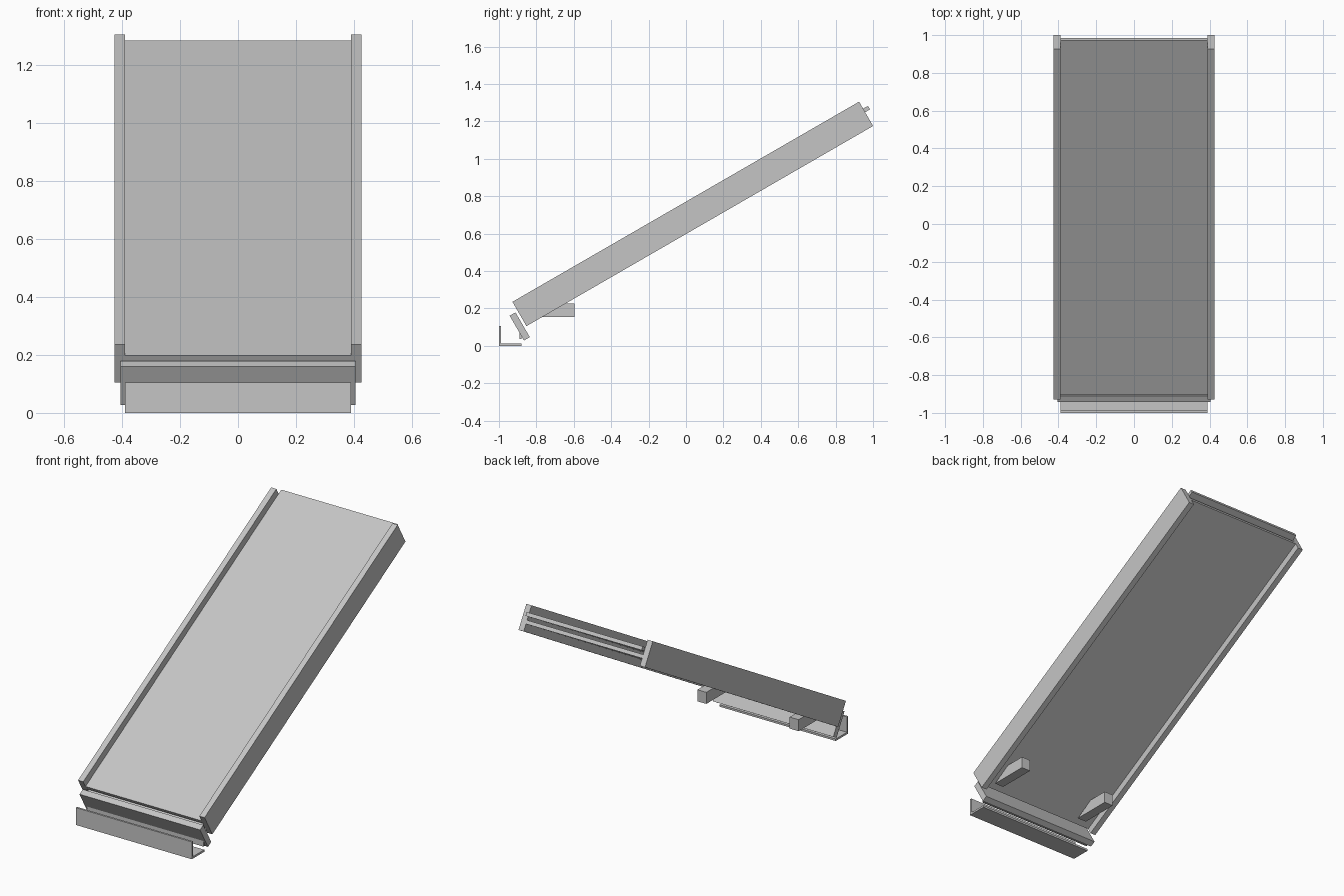
import bpy, bmesh, math

if "Cube" in bpy.data.objects:
    bpy.data.objects.remove(bpy.data.objects["Cube"])

steel = bpy.data.materials.new("light_grey_steel")
steel.diffuse_color = (0.56, 0.56, 0.56, 1)
steel.use_nodes = True
steel.node_tree.nodes["Principled BSDF"].inputs["Base Color"].default_value = steel.diffuse_color

# slope frame: u runs up the incline, v is normal to it
ANGLE = math.radians(30)
Y0, Z0, LENGTH = -0.853, 0.105, 2.14


def slope(u, v):
    c, s = math.cos(ANGLE), math.sin(ANGLE)
    return (Y0 + u * c - v * s, Z0 + u * s + v * c)


def slope_rect(u0, u1, v0, v1):
    return [slope(u0, v0), slope(u1, v0), slope(u1, v1), slope(u0, v1)]


def prism(name, profile, x0, x1):
    """Extrude a (y, z) side profile across x."""
    bm = bmesh.new()
    face = bm.faces.new([bm.verts.new((x0, y, z)) for y, z in profile])
    out = bmesh.ops.extrude_face_region(bm, geom=[face])
    verts = [g for g in out["geom"] if isinstance(g, bmesh.types.BMVert)]
    bmesh.ops.translate(bm, verts=verts, vec=(x1 - x0, 0, 0))
    bmesh.ops.recalc_face_normals(bm, faces=bm.faces[:])
    mesh = bpy.data.meshes.new(name)
    bm.to_mesh(mesh)
    bm.free()
    mesh.materials.append(steel)
    obj = bpy.data.objects.new(name, mesh)
    bpy.context.collection.objects.link(obj)
    return obj


# side rails and support feet, left and right
foot = [(-0.595, 0.155), (-0.595, 0.225), (-0.72, 0.225), (-0.835, 0.155)]
for side, sign in (("left", -1), ("right", 1)):
    prism(side + "_rail", slope_rect(0, LENGTH, 0, 0.15), sign * 0.39, sign * 0.425)
    prism(side + "_foot", foot, sign * 0.28, sign * 0.34)

# upper deck overhangs the top end, lower deck sits beneath it
prism("upper_deck", slope_rect(0, LENGTH + 0.03, 0.085, 0.107), -0.39, 0.39)
prism("lower_deck", slope_rect(0, LENGTH, 0.043, 0.065), -0.39, 0.39)

# sloping end plate below the decks, with its thin hanging lip
prism("end_plate", slope_rect(-0.05, -0.014, -0.06, 0.093), -0.405, 0.405)
prism("end_lip", [(-0.89, 0.035), (-0.879, 0.035), (-0.879, 0.1), (-0.89, 0.1)], -0.39, 0.39)

# angle bracket on the ground
prism("ground_bracket", [(-1, 0), (-0.88, 0), (-0.88, 0.012), (-0.988, 0.012),
                         (-0.988, 0.105), (-1, 0.105)], -0.39, 0.39)
